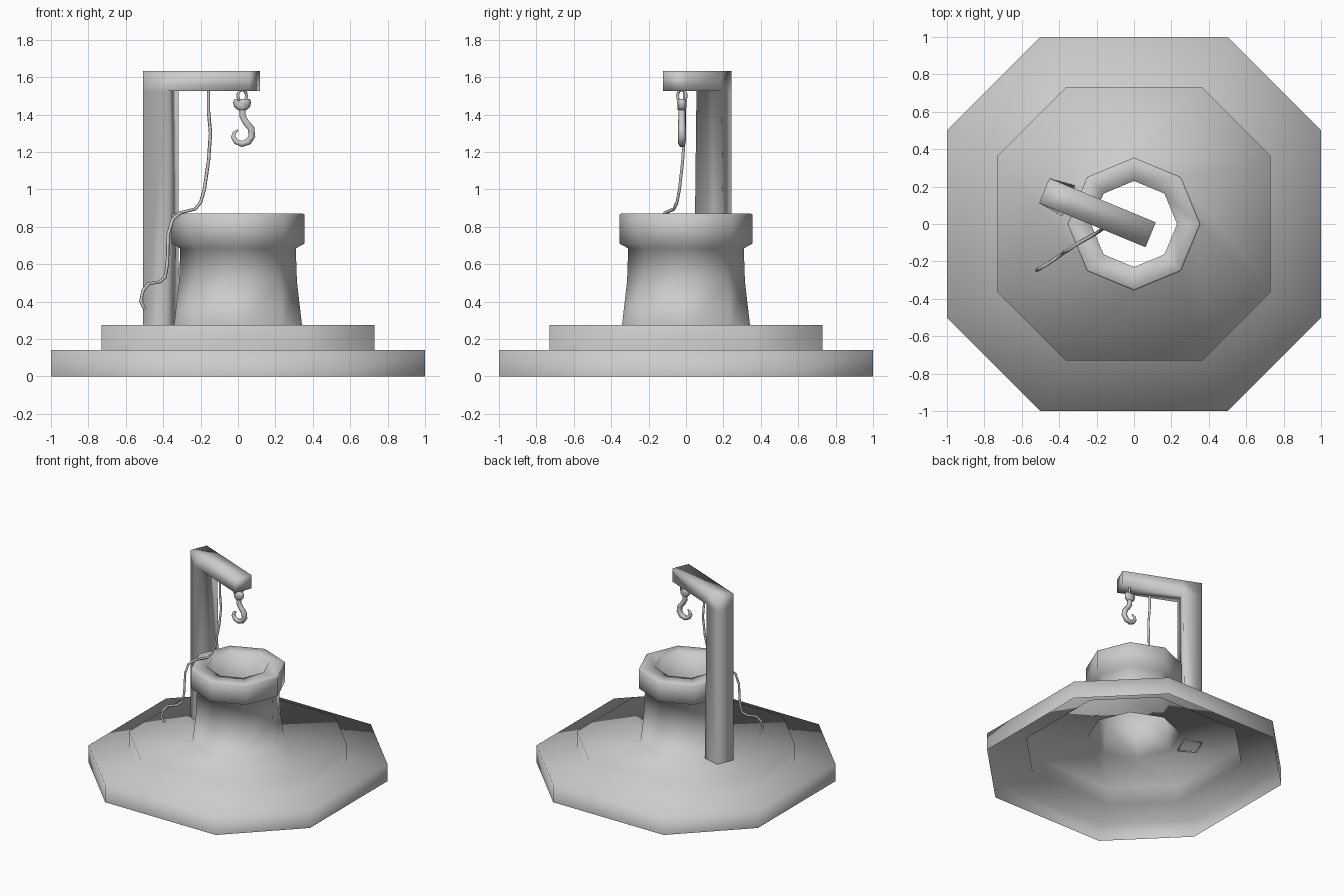
import bpy, bmesh, math
from mathutils import Vector

if "Cube" in bpy.data.objects:
    bpy.data.objects.remove(bpy.data.objects["Cube"])


def mesh_object(name, verts, faces):
    me = bpy.data.meshes.new(name)
    me.from_pydata(verts, [], faces)
    bm = bmesh.new()
    bm.from_mesh(me)
    bmesh.ops.recalc_face_normals(bm, faces=bm.faces)
    bm.to_mesh(me)
    bm.free()
    for p in me.polygons:
        p.use_smooth = True
    ob = bpy.data.objects.new(name, me)
    bpy.context.collection.objects.link(ob)
    return ob


def loft(name, rings):
    n = len(rings[0])
    verts = [v for r in rings for v in r]
    faces = [(k * n + i, k * n + (i + 1) % n, (k + 1) * n + (i + 1) % n, (k + 1) * n + i)
             for k in range(len(rings) - 1) for i in range(n)]
    return mesh_object(name, verts, faces)


def base_ring(r, z):
    # square with corners cut halfway along each side
    h = r / 2
    return [(r, h, z), (h, r, z), (-h, r, z), (-r, h, z),
            (-r, -h, z), (-h, -r, z), (h, -r, z), (r, -h, z)]


def well_ring(r, z):
    return [(r * math.cos(i * math.pi / 4), r * math.sin(i * math.pi / 4), z)
            for i in range(1, 9)]


def tube(name, points, depth, res=1, kind='POLY'):
    # points are x, y, z, radius factor
    cu = bpy.data.curves.new(name, 'CURVE')
    cu.dimensions = '3D'
    cu.bevel_depth = depth
    cu.bevel_resolution = res
    cu.use_fill_caps = True
    cu.resolution_u = 3
    sp = cu.splines.new(kind)
    sp.points.add(len(points) - 1)
    for p, (x, y, z, r) in zip(sp.points, points):
        p.co = (x, y, z, 1)
        p.radius = r
    if kind == 'NURBS':
        sp.order_u = 3
        sp.use_endpoint_u = True
    ob = bpy.data.objects.new(name, cu)
    bpy.context.collection.objects.link(ob)
    return ob


# Two-step base and hollow well as one open skin
loft("well_and_base", [
    base_ring(1.0, 0), base_ring(1.0, 0.14), base_ring(0.73, 0.14), base_ring(0.73, 0.275),
    well_ring(0.342, 0.275), well_ring(0.315, 0.51), well_ring(0.309, 0.685),
    well_ring(0.355, 0.71), well_ring(0.355, 0.865), well_ring(0.345, 0.872),
    well_ring(0.23, 0.872), well_ring(0.23, 0.62)])

# Crane: post and arm swung over the well, foot slightly flared
origin = Vector((-0.48, 0.178, 0))
along = Vector((math.cos(math.radians(-22.5)), math.sin(math.radians(-22.5)), 0))
side = Vector((-along.y, along.x, 0))
profile = [(0, 0.265, 0.072), (0, 1.525, 0.072), (0, 1.633, 0.072), (0.145, 1.633, 0.072),
           (0.616, 1.633, 0.072), (0.616, 1.525, 0.072), (0.145, 1.525, 0.072),
           (0.14, 0.265, 0.09)]
verts = [origin + along * s + side * (w * d) + Vector((0, 0, z))
         for d in (-1, 1) for s, z, w in profile]
faces = [(i, i + 1, i + 9, i + 8) for i in range(7)]
for o in (0, 8):
    faces += [(o, o + 1, o + 6, o + 7), (o + 1, o + 2, o + 3, o + 6), (o + 3, o + 4, o + 5, o + 6)]
mesh_object("crane_post_and_arm", verts, faces)

# Ring holding the hook
bpy.ops.mesh.primitive_torus_add(location=(0.022, -0.022, 1.5), rotation=(math.pi / 2, 0, math.radians(45)),
                                 major_radius=0.033, minor_radius=0.008,
                                 major_segments=12, minor_segments=6)
bpy.context.object.name = "hook_ring"
bpy.ops.object.shade_smooth()

# Hook collar
loft("hook_collar", [[(0.022 + a * math.cos(t * math.pi / 4), -0.022 + b * math.sin(t * math.pi / 4), z)
                      for t in range(8)]
                     for a, b, z in [(0.001, 0.001, 1.482), (0.042, 0.022, 1.482), (0.048, 0.025, 1.465),
                                     (0.042, 0.024, 1.44), (0.024, 0.022, 1.425), (0.001, 0.001, 1.42)]])

# Hook
hook = [(0.022, 1.44, 1), (0.024, 1.39, 1), (0.045, 1.355, 1.05), (0.07, 1.325, 1.1),
        (0.075, 1.285, 1.1), (0.055, 1.255, 1.1), (0.022, 1.243, 1), (-0.01, 1.255, 0.9),
        (-0.026, 1.28, 0.75), (-0.02, 1.303, 0.55), (0.0, 1.318, 0.25)]
tube("hook", [(x, -0.022, z, r) for x, z, r in hook], 0.019)

# Rope hanging from the arm and draped over the rim
rope = [(-0.158, -0.008, 1.53), (-0.158, -0.008, 1.42), (-0.147, -0.008, 1.3), (-0.158, -0.018, 1.15),
        (-0.18, -0.035, 1.0), (-0.2, -0.048, 0.93), (-0.23, -0.065, 0.895), (-0.31, -0.11, 0.875),
        (-0.35, -0.14, 0.84), (-0.373, -0.15, 0.76), (-0.378, -0.155, 0.6), (-0.39, -0.165, 0.53),
        (-0.42, -0.185, 0.505), (-0.48, -0.225, 0.495), (-0.508, -0.24, 0.46), (-0.52, -0.248, 0.4),
        (-0.498, -0.235, 0.36)]
tube("rope", [p + (1,) for p in rope], 0.009)
